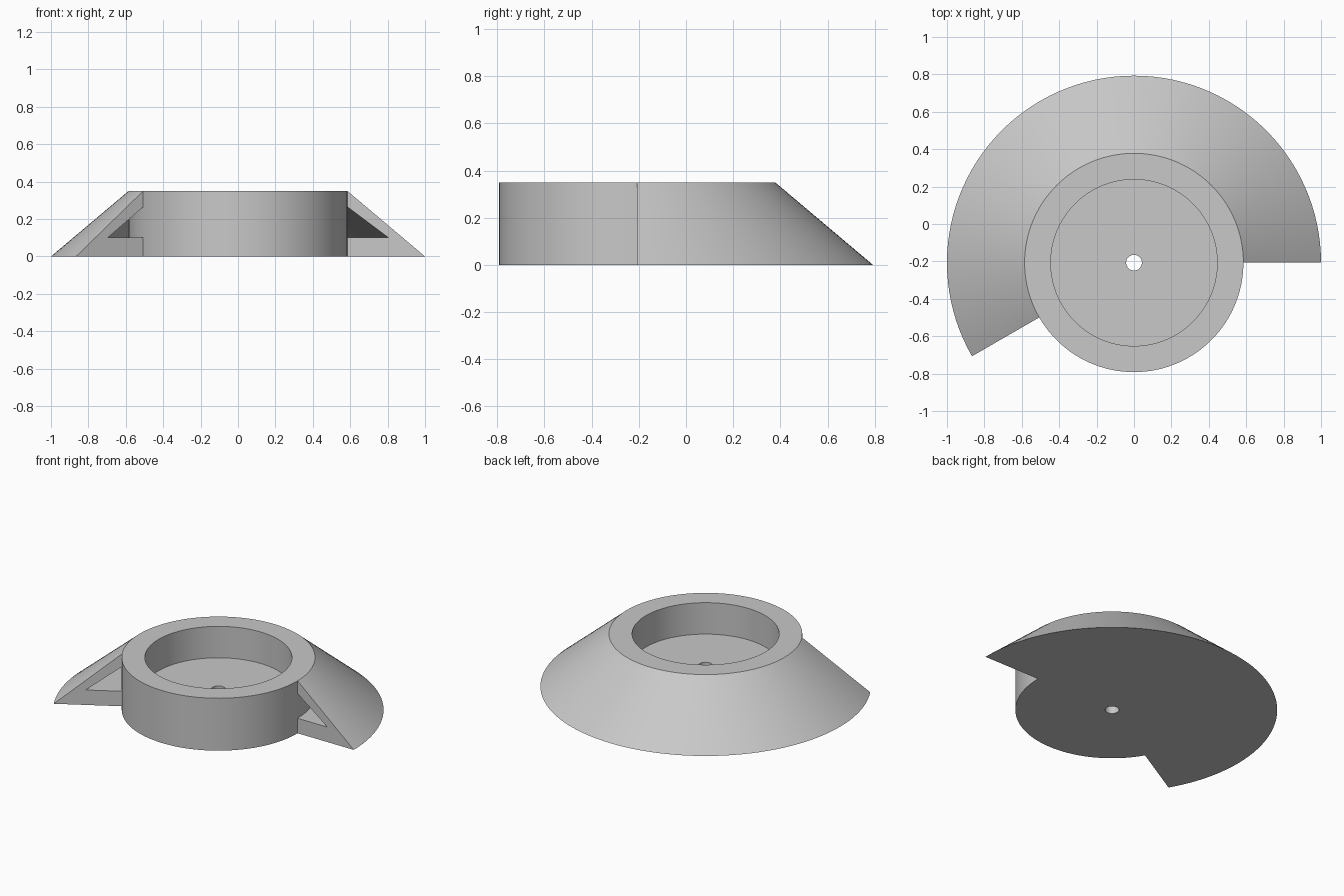
import bpy, bmesh, math

if "Cube" in bpy.data.objects:
    bpy.data.objects.remove(bpy.data.objects["Cube"], do_unlink=True)

CENTRE_Y = -0.207
STEP = math.radians(3)
R, H = 0.585, 0.35

grey = bpy.data.materials.new("light grey")
grey.use_nodes = True
colour = (0.58, 0.58, 0.58, 1)
grey.diffuse_color = colour
grey.node_tree.nodes["Principled BSDF"].inputs["Base Color"].default_value = colour


def lathe(name, profile, steps, skip=()):
    """Sweep a closed (radius, z) profile about the hub axis; cap partial sweeps."""
    full = steps == 120
    bm = bmesh.new()
    rings = []
    for i in range(steps if full else steps + 1):
        a = i * STEP
        rings.append([bm.verts.new((r * math.cos(a), r * math.sin(a), z))
                      for r, z in profile])
    n = len(profile)
    for i in range(steps):
        a, b = rings[i], rings[(i + 1) % len(rings)]
        for j in range(n):
            if j not in skip:
                k = (j + 1) % n
                bm.faces.new((a[j], b[j], b[k], a[k]))
    if not full:
        bm.faces.new(rings[0])
        bm.faces.new(rings[-1][::-1])
    bmesh.ops.recalc_face_normals(bm, faces=bm.faces)
    mesh = bpy.data.meshes.new(name)
    bm.to_mesh(mesh)
    bm.free()
    mesh.materials.append(grey)
    obj = bpy.data.objects.new(name, mesh)
    obj.location.y = CENTRE_Y
    bpy.context.collection.objects.link(obj)
    bpy.ops.object.select_all(action='DESELECT')
    obj.select_set(True)
    bpy.context.view_layer.objects.active = obj
    bpy.ops.object.shade_smooth_by_angle(angle=math.radians(30))
    return obj


# Round cup with a recessed floor and a drilled centre hole
lathe("round_cup", [(0.042, 0), (R, 0), (R, H), (0.445, H),
                    (0.445, 0.14), (0.042, 0.14)], 120)

# Hollow sloping skirt around the back, open at both ends;
# the strips lying against the cup wall are left out
lathe("sloping_skirt", [(R, 0), (1, 0), (R, H), (R, 0.265),
                        (0.805, 0.1), (R, 0.1)], 70, skip=(2, 5))
